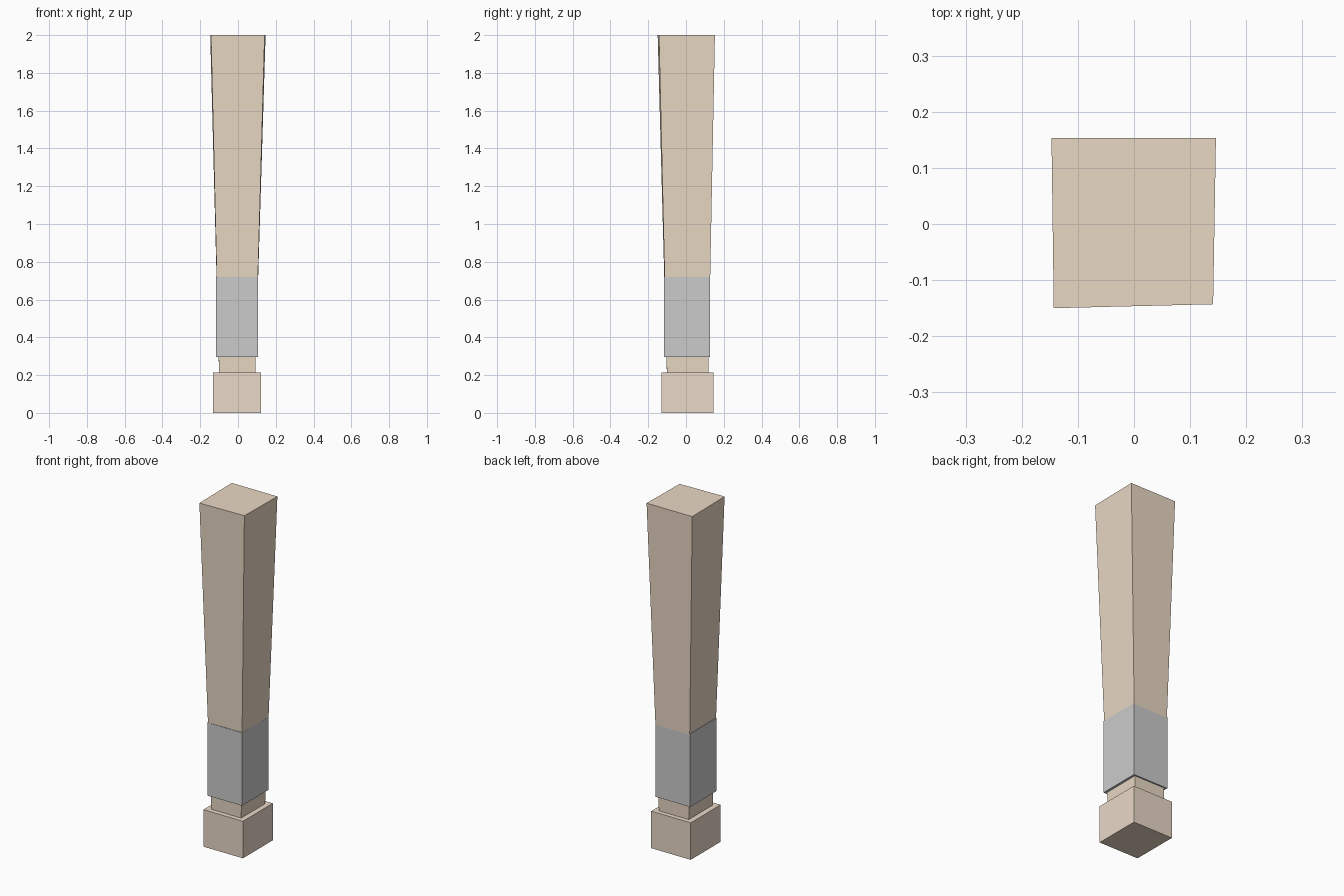
import bpy, bmesh

if "Cube" in bpy.data.objects:
    bpy.data.objects.remove(bpy.data.objects["Cube"])


def material(name, rgb):
    m = bpy.data.materials.new(name)
    m.diffuse_color = (*rgb, 1)
    m.use_nodes = True
    m.node_tree.nodes["Principled BSDF"].inputs["Base Color"].default_value = m.diffuse_color
    return m


def prism(name, bottom, z0, top, z1, mat=None):
    """Closed four-sided block lofted between two corner loops."""
    bm = bmesh.new()
    lo = [bm.verts.new((x, y, z0)) for x, y in bottom]
    hi = [bm.verts.new((x, y, z1)) for x, y in top]
    bm.faces.new(lo[::-1])
    bm.faces.new(hi)
    for i in range(4):
        j = (i + 1) % 4
        bm.faces.new((lo[i], lo[j], hi[j], hi[i]))
    mesh = bpy.data.meshes.new(name)
    bm.to_mesh(mesh)
    bm.free()
    if mat:
        mesh.materials.append(mat)
    ob = bpy.data.objects.new(name, mesh)
    bpy.context.collection.objects.link(ob)
    return ob


def rect(x0, x1, y0, y1):
    return [(x0, y0), (x1, y0), (x1, y1), (x0, y1)]


shaft_wood = material("shaft_wood", (0.82, 0.69, 0.55))
base_wood = material("base_wood", (0.82, 0.69, 0.57))

# Square pommel block at the foot
foot = rect(-0.132, 0.122, -0.129, 0.145)
prism("base_block", foot, 0, foot, 0.215, base_wood)

# Tapered, slightly uneven shaft, widening to the top
prism("shaft", rect(-0.100, 0.091, -0.101, 0.118), 0.2,
      [(-0.143, -0.150), (0.141, -0.143), (0.146, 0.153), (-0.147, 0.153)], 2.0,
      shaft_wood)

# Grey grip sleeve around the lower shaft
grip = rect(-0.116, 0.107, -0.116, 0.128)
prism("grip_sleeve", grip, 0.296, grip, 0.72)
